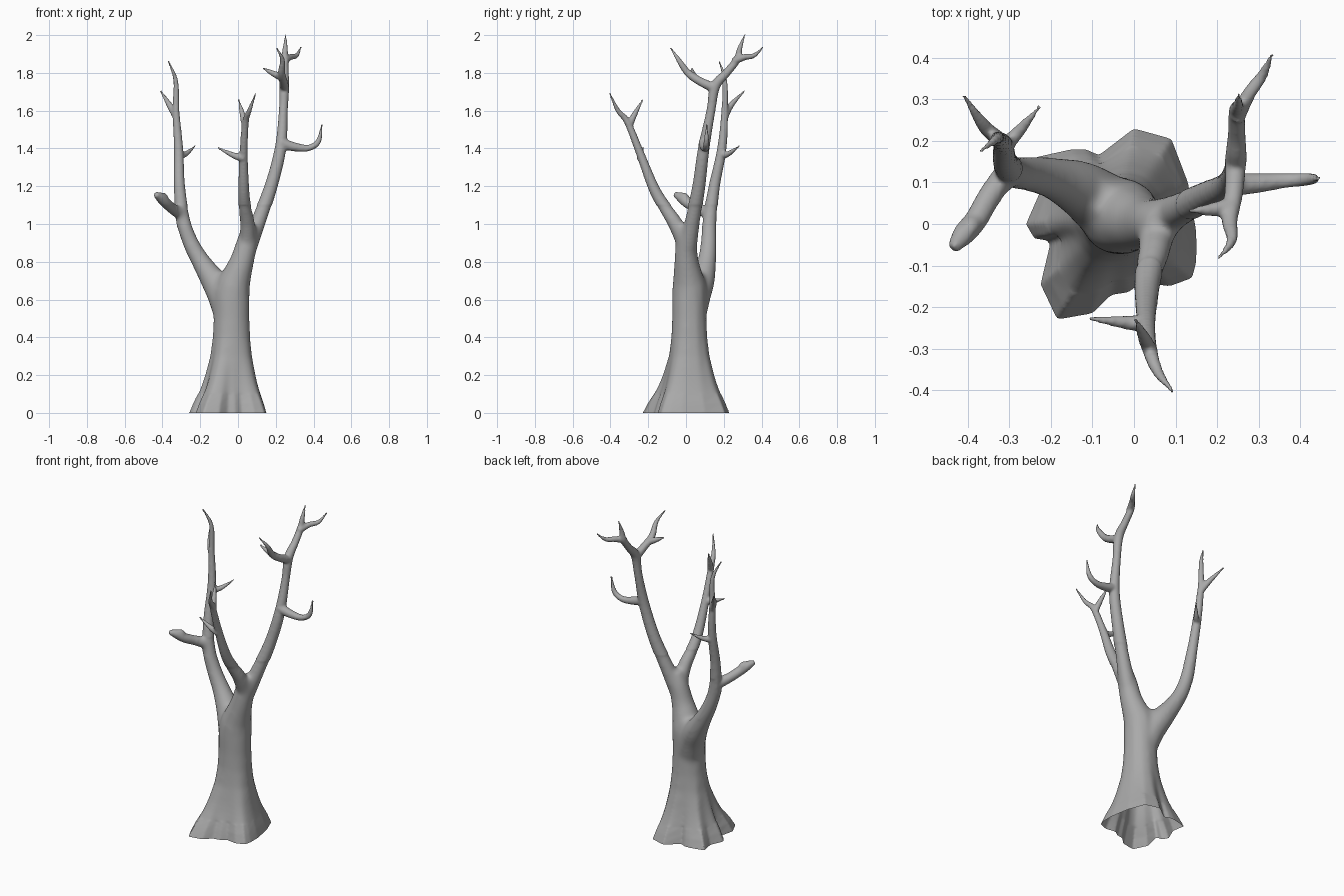
import bpy, bmesh, math
from mathutils import Vector

bm = bmesh.new()


def loft(rings):
    """Skin closed rings of points into a capped tube."""
    loops = [[bm.verts.new(p) for p in r] for r in rings]
    n = len(loops[0])
    for a, b in zip(loops, loops[1:]):
        for i in range(n):
            j = (i + 1) % n
            bm.faces.new((a[i], a[j], b[j], b[i]))
    bm.faces.new(loops[0][::-1])
    bm.faces.new(loops[-1])


def limb(*pts, sides=12, steps=5):
    """Tapered tube through (x, y, z, radius) points, smoothed as a spline."""
    p = [Vector(q) for q in pts]
    p = [2 * p[0] - p[1]] + p + [2 * p[-1] - p[-2]]
    path = []
    for i in range(1, len(p) - 2):
        a, b, c, d = p[i - 1:i + 3]
        for s in range(steps):
            t = s / steps
            path.append(0.5 * (2 * b + (c - a) * t + (2 * a - 5 * b + 4 * c - d) * t * t
                               + (3 * b - a - 3 * c + d) * t ** 3))
    path.append(p[-2])
    pos = [q.to_3d() for q in path]
    rings, side, last = [], None, None
    for i, c in enumerate(pos):
        tan = (pos[min(i + 1, len(pos) - 1)] - pos[max(i - 1, 0)]).normalized()
        if side is None:
            side = tan.orthogonal().normalized()
        else:
            side = last.rotation_difference(tan) @ side
        last = tan
        up = tan.cross(side)
        r = max(path[i].w, 0.006)
        rings.append([c + r * (math.cos(k * math.tau / sides) * side
                               + math.sin(k * math.tau / sides) * up) for k in range(sides)])
    loft(rings)


# trunk: irregular root outline blending up into a round stem
roots = [(0.15, -0.02), (0.13, 0.10), (0.09, 0.205), (0, 0.23), (-0.085, 0.165), (-0.115, 0.18),
         (-0.15, 0.18), (-0.24, 0.16), (-0.225, 0.08), (-0.26, 0), (-0.24, -0.035), (-0.20, -0.04),
         (-0.225, -0.145), (-0.185, -0.23), (-0.10, -0.215), (-0.055, -0.17), (-0.015, -0.165),
         (0.02, -0.14), (0.085, -0.15), (0.14, -0.13), (0.15, -0.09)]
cx, cy = -0.033, 0.018
rings = []
for z, w in [(-0.05, 1.1), (0, 1), (0.05, 0.84), (0.1, 0.65), (0.15, 0.49), (0.2, 0.36),
             (0.3, 0.15), (0.4, 0.04), (0.5, 0), (0.6, 0), (0.66, -0.03)]:
    ring = []
    for x, y in roots:
        a = math.atan2(y - cy, x - cx)
        rx, ry = cx + 0.097 * math.cos(a), cy + 0.092 * math.sin(a)
        ring.append((rx + (x - rx) * w, ry + (y - ry) * w, z))
    rings.append(ring)
loft(rings)
limb((-0.033, 0.018, 0.5, 0.09), (-0.028, 0.018, 0.65, 0.093), (-0.005, 0.01, 0.73, 0.079),
     (0.023, 0.002, 0.81, 0.065), (0.053, 0.002, 0.92, 0.056), (0.07, 0, 0.99, 0.042))
# saddles filling the two forks
limb((-0.085, 0.05, 0.6, 0.07), (-0.078, 0.055, 0.69, 0.065), (-0.07, 0.06, 0.745, 0.035))
limb((0.06, 0, 0.92, 0.05), (0.072, -0.01, 1.0, 0.03))

# left branch and its twigs
limb((-0.05, 0.03, 0.52, 0.08), (-0.085, 0.055, 0.62, 0.078), (-0.13, 0.085, 0.7, 0.069),
     (-0.195, 0.11, 0.8, 0.052), (-0.25, 0.12, 0.9, 0.044), (-0.29, 0.125, 1.02, 0.039),
     (-0.31, 0.15, 1.2, 0.03), (-0.315, 0.19, 1.4, 0.025), (-0.328, 0.205, 1.6, 0.018),
     (-0.33, 0.205, 1.76, 0.013), (-0.37, 0.175, 1.865, 0.004))
limb((-0.325, 0.205, 1.56, 0.018), (-0.36, 0.235, 1.625, 0.017), (-0.41, 0.31, 1.705, 0.004))
limb((-0.315, 0.185, 1.36, 0.02), (-0.275, 0.225, 1.372, 0.015), (-0.225, 0.285, 1.415, 0.004))
limb((-0.295, 0.13, 1.05, 0.035), (-0.345, 0.07, 1.08, 0.029), (-0.38, 0.01, 1.11, 0.028),
     (-0.41, -0.025, 1.14, 0.027), (-0.437, -0.06, 1.157, 0.014))
limb((-0.385, 0.005, 1.115, 0.026), (-0.395, -0.01, 1.145, 0.022), (-0.402, -0.025, 1.16, 0.01))

# front branch and its twigs
limb((0.05, 0, 0.88, 0.045), (0.05, -0.055, 1.0, 0.042), (0.035, -0.12, 1.1, 0.034),
     (0.03, -0.175, 1.2, 0.029), (0.03, -0.245, 1.38, 0.022), (0.04, -0.31, 1.54, 0.018),
     (0.06, -0.36, 1.6, 0.013), (0.095, -0.405, 1.695, 0.004))
limb((0.037, -0.3, 1.52, 0.018), (0.025, -0.275, 1.575, 0.016), (0.003, -0.228, 1.66, 0.004))
limb((0.03, -0.24, 1.35, 0.022), (-0.02, -0.237, 1.362, 0.017), (-0.11, -0.228, 1.405, 0.004))

# right branch
limb((0.055, 0.01, 0.88, 0.05), (0.11, 0.035, 1.02, 0.042), (0.175, 0.068, 1.2, 0.035),
     (0.225, 0.094, 1.4, 0.031), (0.24, 0.132, 1.6, 0.024), (0.245, 0.155, 1.73, 0.027),
     (0.247, 0.215, 1.8, 0.022), (0.247, 0.27, 1.87, 0.02), (0.25, 0.285, 1.93, 0.014),
     (0.252, 0.312, 2.005, 0.004))
limb((0.225, 0.095, 1.43, 0.03), (0.29, 0.098, 1.41, 0.025), (0.37, 0.105, 1.402, 0.018),
     (0.425, 0.108, 1.437, 0.015), (0.445, 0.11, 1.53, 0.004))

# twigs of the right crown
limb((0.245, 0.25, 1.86, 0.02), (0.275, 0.31, 1.883, 0.017), (0.31, 0.36, 1.892, 0.013),
     (0.333, 0.41, 1.937, 0.004))
limb((0.245, 0.15, 1.72, 0.026), (0.24, 0.075, 1.755, 0.023), (0.23, 0.01, 1.8, 0.02),
     (0.235, -0.04, 1.87, 0.013), (0.203, -0.083, 1.935, 0.004))
limb((0.235, 0.045, 1.775, 0.02), (0.19, 0.035, 1.795, 0.017), (0.132, 0.032, 1.825, 0.005))

bmesh.ops.recalc_face_normals(bm, faces=bm.faces)
mesh = bpy.data.meshes.new("tree")
bm.to_mesh(mesh)
bm.free()
tree = bpy.data.objects.new("tree", mesh)
bpy.context.collection.objects.link(tree)

# fuse limbs into one skin
fuse = tree.modifiers.new("fuse", 'REMESH')
fuse.mode = 'VOXEL'
fuse.voxel_size = 0.007
soft = tree.modifiers.new("soften", 'SMOOTH')
soft.factor = 0.5
soft.iterations = 4
skin = bpy.data.meshes.new_from_object(tree.evaluated_get(bpy.context.evaluated_depsgraph_get()))
tree.modifiers.clear()
tree.data = skin

# soften the forks and cut the open base at the ground
bm = bmesh.new()
bm.from_mesh(skin)
forks = [v for v in bm.verts if 0.1 < v.co.z < 1.1 and v.co.x > -0.32]
for _ in range(25):
    bmesh.ops.smooth_vert(bm, verts=forks, factor=0.5,
                          use_axis_x=True, use_axis_y=True, use_axis_z=True)
bmesh.ops.bisect_plane(bm, geom=bm.verts[:] + bm.edges[:] + bm.faces[:], plane_co=(0, 0, 0),
                       plane_no=(0, 0, 1), clear_inner=True)
for f in bm.faces:
    f.smooth = True
bm.to_mesh(skin)
bm.free()

# darker grey bark
bark = bpy.data.materials.new("bark")
bark.diffuse_color = (0.4, 0.4, 0.4, 1)
skin.materials.clear()
skin.materials.append(bark)
